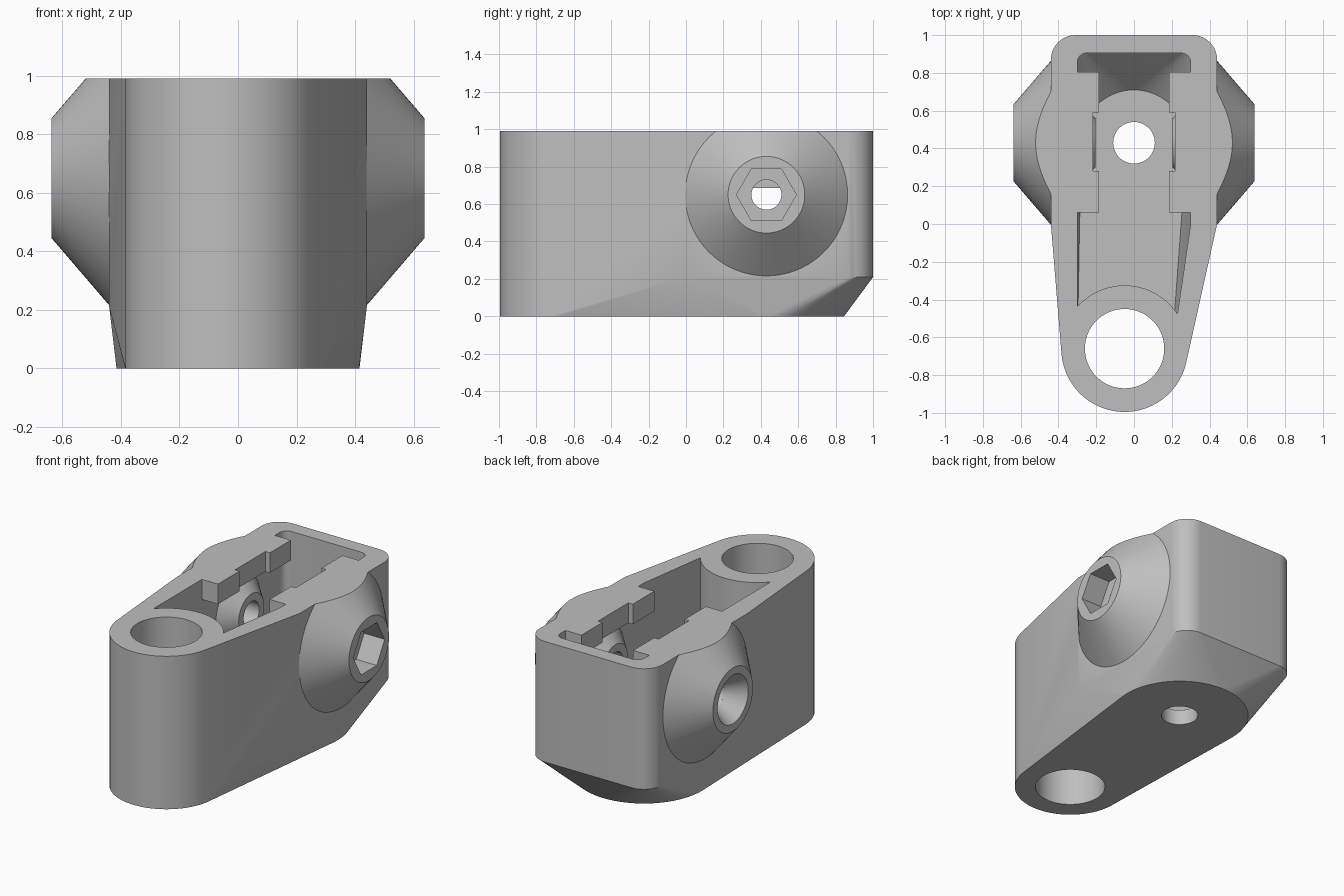
import bpy, bmesh, math
from mathutils import Matrix, Vector

cube = bpy.data.objects.get("Cube")
if cube:
    bpy.data.objects.remove(cube, do_unlink=True)

H = 0.99                    # overall height
PIVOT = (-0.05, -0.66)      # front pivot hole centre
BOLT = (0.43, 0.65)         # y, z of the cross bolt axis

grey = bpy.data.materials.new("light_grey")
grey.use_nodes = True
grey.diffuse_color = (0.52, 0.52, 0.52, 1)
grey.node_tree.nodes["Principled BSDF"].inputs["Base Color"].default_value = (0.52, 0.52, 0.52, 1)


def finish(name, bm):
    bmesh.ops.recalc_face_normals(bm, faces=bm.faces)
    me = bpy.data.meshes.new(name)
    bm.to_mesh(me)
    bm.free()
    me.materials.append(grey)
    ob = bpy.data.objects.new(name, me)
    bpy.context.collection.objects.link(ob)
    return ob


def circle(c, r, z, n=72):
    return [(c[0] + r * math.cos(2 * math.pi * i / n),
             c[1] + r * math.sin(2 * math.pi * i / n), z) for i in range(n)]


def block_outline(hw, y0, y1, r, z, n=10):
    """Rectangle with sharp front corners and rounded back corners."""
    pts = [(-hw, y0, z), (hw, y0, z)]
    for sx, start in ((1, 0), (-1, 90)):
        for i in range(n + 1):
            a = math.radians(start + 90 * i / n)
            pts.append((sx * (hw - r) + r * math.cos(a), y1 - r + r * math.sin(a), z))
    return pts


def hull(name, pts):
    bm = bmesh.new()
    for p in pts:
        bm.verts.new(p)
    res = bmesh.ops.convex_hull(bm, input=bm.verts)
    junk = [v for v in bm.verts if not v.link_faces]
    bmesh.ops.delete(bm, geom=junk, context='VERTS')
    bmesh.ops.dissolve_limit(bm, angle_limit=0.002, verts=bm.verts, edges=bm.edges)
    return finish(name, bm)


def box(name, x0, x1, y0, y1, z0, z1):
    return hull(name, [(x, y, z) for x in (x0, x1) for y in (y0, y1) for z in (z0, z1)])


def cone_x(name, x0, r0, x1, r1, n=72):
    """Cone or cylinder along the bolt axis."""
    pts = []
    for x, r in ((x0, r0), (x1, r1)):
        pts += [(x, BOLT[0] + p[0], BOLT[1] + p[1]) for p in circle((0, 0), r, 0, n)]
    return hull(name, pts)


def post(name, c, r, z0, z1):
    return hull(name, circle(c, r, z0) + circle(c, r, z1))


def boolean(target, tool, op='DIFFERENCE'):
    m = target.modifiers.new("bool", 'BOOLEAN')
    m.operation = op
    m.solver = 'EXACT'
    m.object = tool
    bpy.context.view_layer.update()
    dg = bpy.context.evaluated_depsgraph_get()
    me = bpy.data.meshes.new_from_object(target.evaluated_get(dg))
    target.modifiers.clear()
    target.data = me
    bpy.data.objects.remove(tool, do_unlink=True)


# Outer shell: pivot end, squared back end and rounded underside
body = hull("clamp_body",
            circle(PIVOT, 0.335, 0) + circle(PIVOT, 0.335, H)
            + circle((0, 0.43), 0.415, 0)
            + block_outline(0.44, 0, 1, 0.13, 0.21) + block_outline(0.44, 0, 1, 0.13, H))

# Conical side bosses, trimmed level with the top
for s in (-1, 1):
    boss = cone_x("side_boss", s * 0.435, 0.44, s * 0.637, 0.205)
    boolean(boss, box("trim", -1, 1, -1, 2, H, 2))
    boolean(body, boss, 'UNION')

# Pocket, following the shell
pocket = hull("pocket",
              circle(PIVOT, 0.25, 0.10) + circle(PIVOT, 0.25, 1.2)
              + circle((0, 0.43), 0.28, 0.10)
              + block_outline(0.30, 0.0, 0.905, 0.05, 0.33)
              + block_outline(0.30, 0.0, 0.905, 0.05, 1.2))
boolean(pocket, post("pivot_wall", PIVOT, 0.335, -0.5, 1.5))
# Overhanging ledges and inner washer bosses left standing in the pocket
for s in (-1, 1):
    for y0, y1, x in ((0.06, 0.28, 0.185), (0.28, 0.59, 0.217), (0.59, 0.805, 0.185)):
        boolean(pocket, box("ledge", s * x, s * 0.5, y0, y1, 0.86, 1.5))
    boolean(pocket, cone_x("inner_boss", s * 0.32, 0.25, s * 0.205, 0.13))
boolean(body, pocket)

# Vertical holes
boolean(body, post("pivot_hole", PIVOT, 0.21, -0.5, 1.5))
boolean(body, post("floor_hole", (0, 0.43), 0.11, -0.5, 0.5))

# Cross bolt bore with a small web across its top, nut recess, countersink
bore = cone_x("bolt_bore", -0.8, 0.08, 0.8, 0.08, 48)
boolean(bore, box("web", -0.44, -0.40, 0, 1, 0.685, 1))
boolean(body, bore)
boolean(body, cone_x("nut_recess", 0.49, 0.16, 0.8, 0.16, 6))
boolean(body, cone_x("countersink", -0.65, 0.165, -0.52, 0.08))

# Smooth curved walls, keep edges sharp
bpy.ops.object.select_all(action='DESELECT')
body.select_set(True)
bpy.context.view_layer.objects.active = body
bpy.ops.object.shade_smooth_by_angle(angle=math.radians(25))
